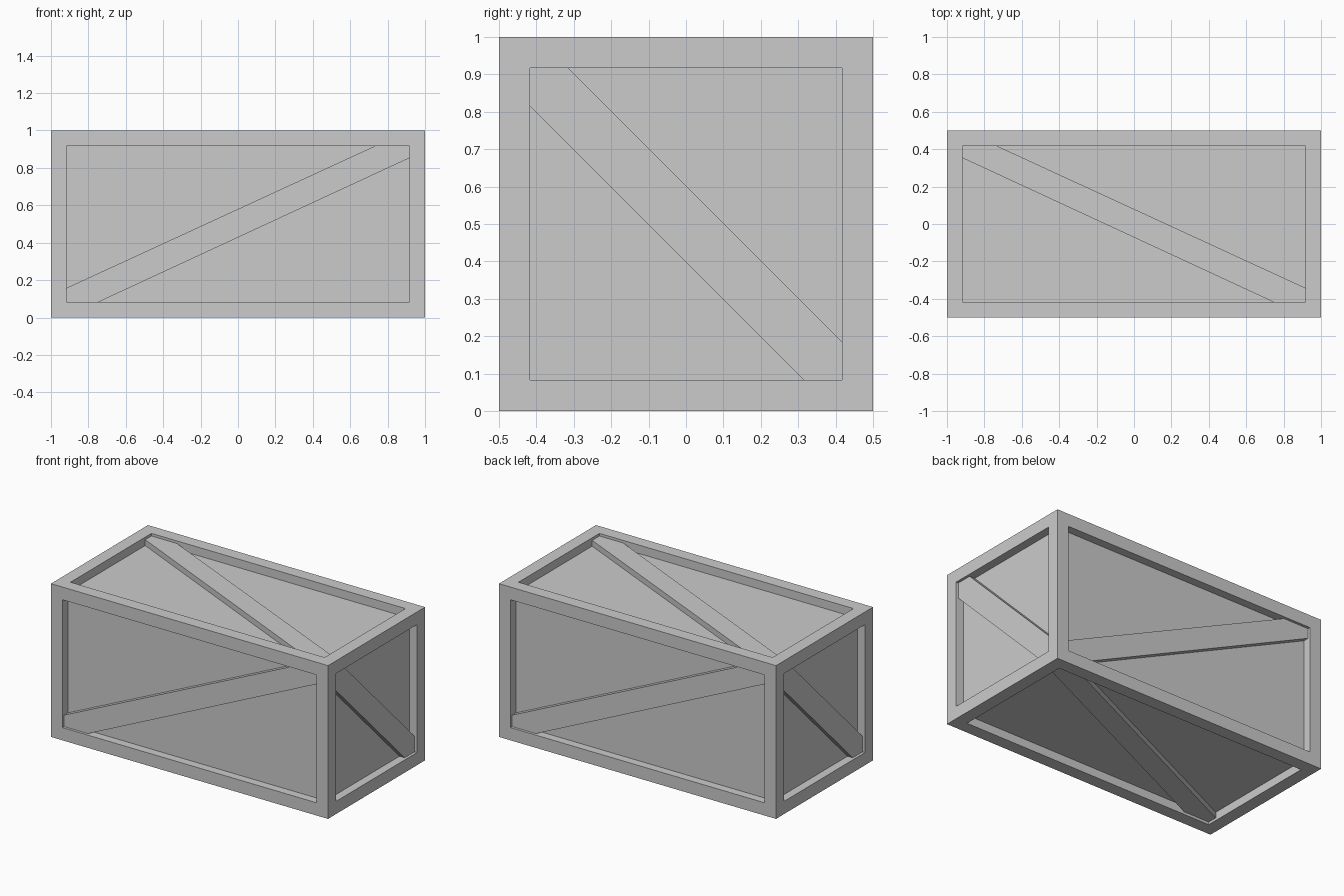
import bpy, bmesh
from mathutils import Vector

if "Cube" in bpy.data.objects:
    bpy.data.objects.remove(bpy.data.objects["Cube"])

BORDER, PANEL_DEPTH, BRACE_DEPTH = 0.083, 0.055, 0.017
CENTRE = Vector((0, 0, 0.5))


def add_object(name, bm):
    mesh = bpy.data.meshes.new(name)
    bm.to_mesh(mesh)
    bm.free()
    obj = bpy.data.objects.new(name, mesh)
    bpy.context.collection.objects.link(obj)
    return obj


# Crate body: box with a recessed panel on each of the six sides
bm = bmesh.new()
bmesh.ops.create_cube(bm, size=1)
bmesh.ops.scale(bm, vec=(2, 1, 1), verts=bm.verts)
bmesh.ops.translate(bm, vec=CENTRE, verts=bm.verts)
panels = bm.faces[:]
bmesh.ops.inset_individual(bm, faces=panels, thickness=BORDER, use_even_offset=True)
panels = bmesh.ops.extrude_discrete_faces(bm, faces=panels)["faces"]
for f in panels:
    f.normal_update()
    bmesh.ops.translate(bm, vec=f.normal * -PANEL_DEPTH, verts=f.verts)
add_object("crate_frame", bm)

# Brace outlines, clipped to the panel opening (counter-clockwise)
RISING = [(-.917, -.417), (-.745, -.417), (.917, .353),
          (.917, .417), (.732, .417), (-.917, -.342)]
FALLING = [(-u, v) for u, v in reversed(RISING)]
SHORT = [(-.417, .417), (-.417, .315), (.315, -.417),
         (.417, -.417), (.417, -.315), (-.315, .417)]


def brace(name, outline, u, v, half):
    u, v = Vector(u), Vector(v)
    n = u.cross(v)
    bm = bmesh.new()
    low, high = [[bm.verts.new(CENTRE + u * a + v * b + n * (half - d))
                  for a, b in outline] for d in (PANEL_DEPTH, BRACE_DEPTH)]
    bm.faces.new(high)
    bm.faces.new(low[::-1])
    for i in range(len(outline)):
        j = (i + 1) % len(outline)
        bm.faces.new((low[i], low[j], high[j], high[i]))
    add_object(name, bm)


# Diagonal braces, one per side, given by each side's right and up directions
Z = (0, 0, 1)
brace("front_brace", RISING, (1, 0, 0), Z, 0.5)
brace("back_brace", RISING, (-1, 0, 0), Z, 0.5)
brace("right_brace", SHORT, (0, 1, 0), Z, 1.0)
brace("left_brace", SHORT, (0, -1, 0), Z, 1.0)
brace("top_brace", FALLING, (1, 0, 0), (0, 1, 0), 0.5)
brace("bottom_brace", FALLING, (1, 0, 0), (0, -1, 0), 0.5)
